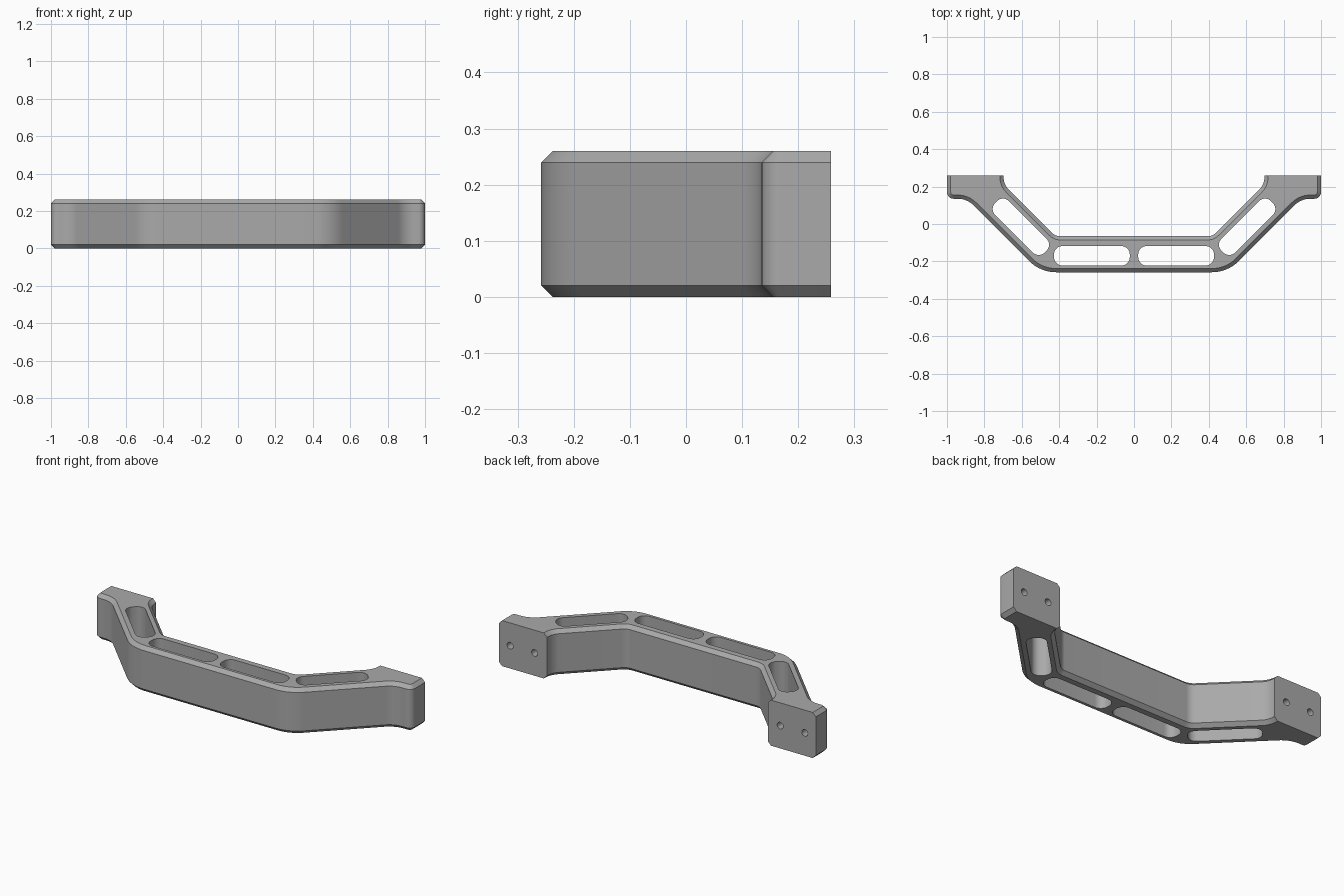
import bpy, bmesh, math
from mathutils import Vector, Matrix

HEIGHT, CHAMFER, BACK = 0.26, 0.02, 0.258
MID = HEIGHT / 2

if "Cube" in bpy.data.objects:
    bpy.data.objects.remove(bpy.data.objects["Cube"], do_unlink=True)

grey = bpy.data.materials.new("satin grey")
grey.use_nodes = True
colour = (0.4, 0.4, 0.4, 1)
grey.diffuse_color = colour
grey.node_tree.nodes["Principled BSDF"].inputs["Base Color"].default_value = colour


def fillet(corners, steps=8):
    """Round each (x, y, radius) corner of a closed polygon."""
    points = []
    for i, (x, y, r) in enumerate(corners):
        p = Vector((x, y))
        if r == 0:
            points.append(p)
            continue
        before = (Vector(corners[i - 1][:2]) - p).normalized()
        after = (Vector(corners[(i + 1) % len(corners)][:2]) - p).normalized()
        half = before.angle(after) / 2
        centre = p + (before + after).normalized() * (r / math.sin(half))
        start = p + before * (r / math.tan(half)) - centre
        end = p + after * (r / math.tan(half)) - centre
        sweep = math.pi - 2 * half
        for k in range(steps + 1):
            t = k / steps
            a, b = math.sin((1 - t) * sweep), math.sin(t * sweep)
            points.append(centre + (start * a + end * b) / math.sin(sweep))
    return points


def inset(points, d):
    """Move the outline inward, keeping the mounting faces in place."""
    def edge(a, b):
        n = Vector((a.y - b.y, b.x - a.x)).normalized()
        on_back = min(a.y, b.y) > BACK - 0.001
        return n, 0 if on_back else d

    result = []
    for i, p in enumerate(points):
        n1, d1 = edge(points[i - 1], p)
        n2, d2 = edge(p, points[(i + 1) % len(points)])
        det = n1.x * n2.y - n1.y * n2.x
        if abs(det) < 1e-4:
            move = n1 * d1
        else:
            move = Vector((d1 * n2.y - d2 * n1.y, n1.x * d2 - n2.x * d1)) / det
        result.append(p + move)
    return result


def loft(bm, layers, matrix=Matrix()):
    """Skin a closed solid through stacked (outline, z) layers."""
    rings = [[bm.verts.new(matrix @ Vector((p.x, p.y, z))) for p in pts]
             for pts, z in layers]
    n = len(rings[0])
    for low, high in zip(rings, rings[1:]):
        for i in range(n):
            j = (i + 1) % n
            bm.faces.new((low[i], low[j], high[j], high[i]))
    bm.faces.new(rings[0][::-1])
    bm.faces.new(rings[-1])


def make_object(name, bm):
    bmesh.ops.recalc_face_normals(bm, faces=bm.faces[:])
    mesh = bpy.data.meshes.new(name)
    bm.to_mesh(mesh)
    bm.free()
    mesh.materials.append(grey)
    obj = bpy.data.objects.new(name, mesh)
    bpy.context.collection.objects.link(obj)
    return obj


# Bent bracket body: half outline from front centre to inner centre, mirrored
half = [(0.5, -BACK, 0.2), (0.893, 0.135, 0.12), (1.0, 0.135, 0.035),
        (1.0, BACK, 0), (0.697, BACK, 0), (0.697, 0.212, 0.09),
        (0.42, -0.065, 0.06)]
outline = fillet(half + [(-x, y, r) for x, y, r in reversed(half)])
small = inset(outline, CHAMFER)
bm = bmesh.new()
loft(bm, [(small, 0), (outline, CHAMFER),
          (outline, HEIGHT - CHAMFER), (small, HEIGHT)])
bracket = make_object("bracket_body", bm)

# Lightening slots and bolt holes, cut from both sides
bm = bmesh.new()
for side in (-1, 1):
    for x, y, length, angle in ((0.225, -0.17, 0.405, 0),
                                (0.605, -0.015, 0.375, math.pi / 4)):
        a, b, r = length / 2, 0.052, 0.045
        slot = fillet([(-a, -b, r), (a, -b, r), (a, b, r), (-a, b, r)])
        place = (Matrix.Translation((side * x, y, 0))
                 @ Matrix.Rotation(side * angle, 4, "Z"))
        loft(bm, [(slot, -0.1), (slot, HEIGHT + 0.1)], place)
    for x in (0.775, 0.93):
        place = (Matrix.Translation((side * x, BACK, MID))
                 @ Matrix.Rotation(math.pi / 2, 4, "X"))
        bmesh.ops.create_cone(bm, cap_ends=True, segments=24, radius1=0.019,
                              radius2=0.019, depth=0.16, matrix=place)
cutter = make_object("slot_and_hole_cutter", bm)
cutter.hide_render = True

cut = bracket.modifiers.new("cutouts", "BOOLEAN")
cut.operation = "DIFFERENCE"
cut.solver = "EXACT"
cut.object = cutter
bpy.context.view_layer.objects.active = bracket
bracket.select_set(True)
bpy.ops.object.modifier_apply(modifier=cut.name)
bpy.data.objects.remove(cutter, do_unlink=True)
bpy.ops.object.shade_smooth_by_angle(angle=math.radians(30))
